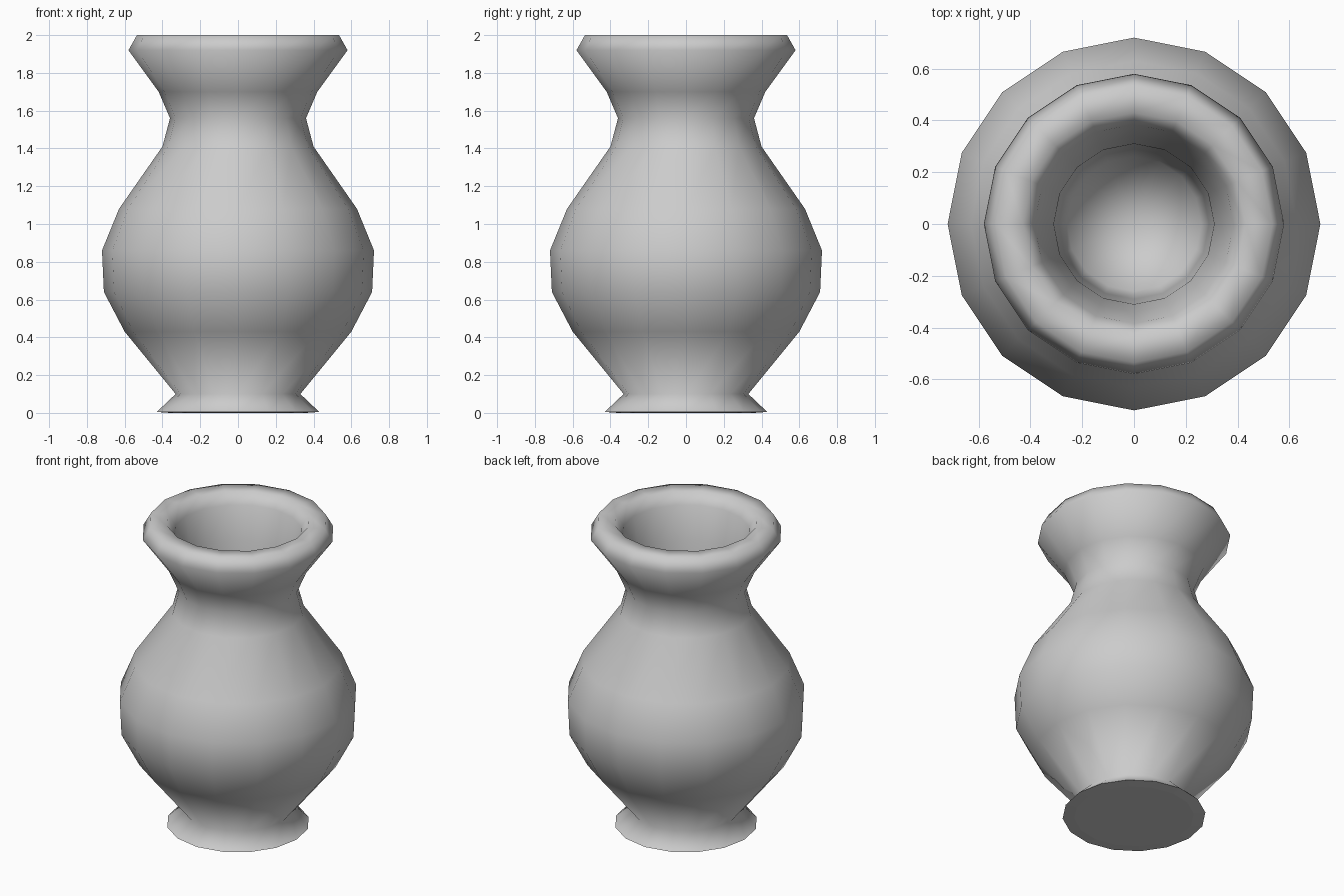
import bpy, bmesh, math

if "Cube" in bpy.data.objects:
    bpy.data.objects.remove(bpy.data.objects["Cube"])

SIDES = 16


def lathe(name, profile):
    """Spin a closed (radius, height) profile; radius 0 becomes a pole."""
    bm = bmesh.new()
    rings = []
    for r, z in profile:
        if r == 0:
            rings.append([bm.verts.new((0, 0, z))] * SIDES)
        else:
            rings.append([bm.verts.new((r * math.cos(math.tau * i / SIDES),
                                        r * math.sin(math.tau * i / SIDES), z))
                          for i in range(SIDES)])
    for a, b in zip(rings, rings[1:]):
        for i in range(SIDES):
            j = (i + 1) % SIDES
            corners = list(dict.fromkeys((a[i], a[j], b[j], b[i])))
            bm.faces.new(corners)
    bmesh.ops.recalc_face_normals(bm, faces=bm.faces)
    mesh = bpy.data.meshes.new(name)
    bm.to_mesh(mesh)
    bm.free()
    obj = bpy.data.objects.new(name, mesh)
    bpy.context.collection.objects.link(obj)
    return obj


# Underside and flared foot
foot = [(0, 0), (0.36, 0), (0.43, 0.005), (0.33, 0.10)]
# Rounded belly and narrow neck
belly = [(0.60, 0.43), (0.71, 0.64), (0.72, 0.86), (0.63, 1.08),
         (0.40, 1.41), (0.36, 1.56), (0.42, 1.70)]
# Flared rim
rim = [(0.58, 1.92), (0.535, 2.0), (0.43, 2.0), (0.385, 1.93)]
# Tapering inside well
well = [(0.34, 1.72), (0.31, 1.55), (0.29, 1.0), (0.26, 0.32), (0, 0.18)]

vase = lathe("vase", foot + belly + rim + well)

# Smooth shading with only the underside kept crisp
for p in vase.data.polygons:
    p.use_smooth = p.normal.z > -0.99
